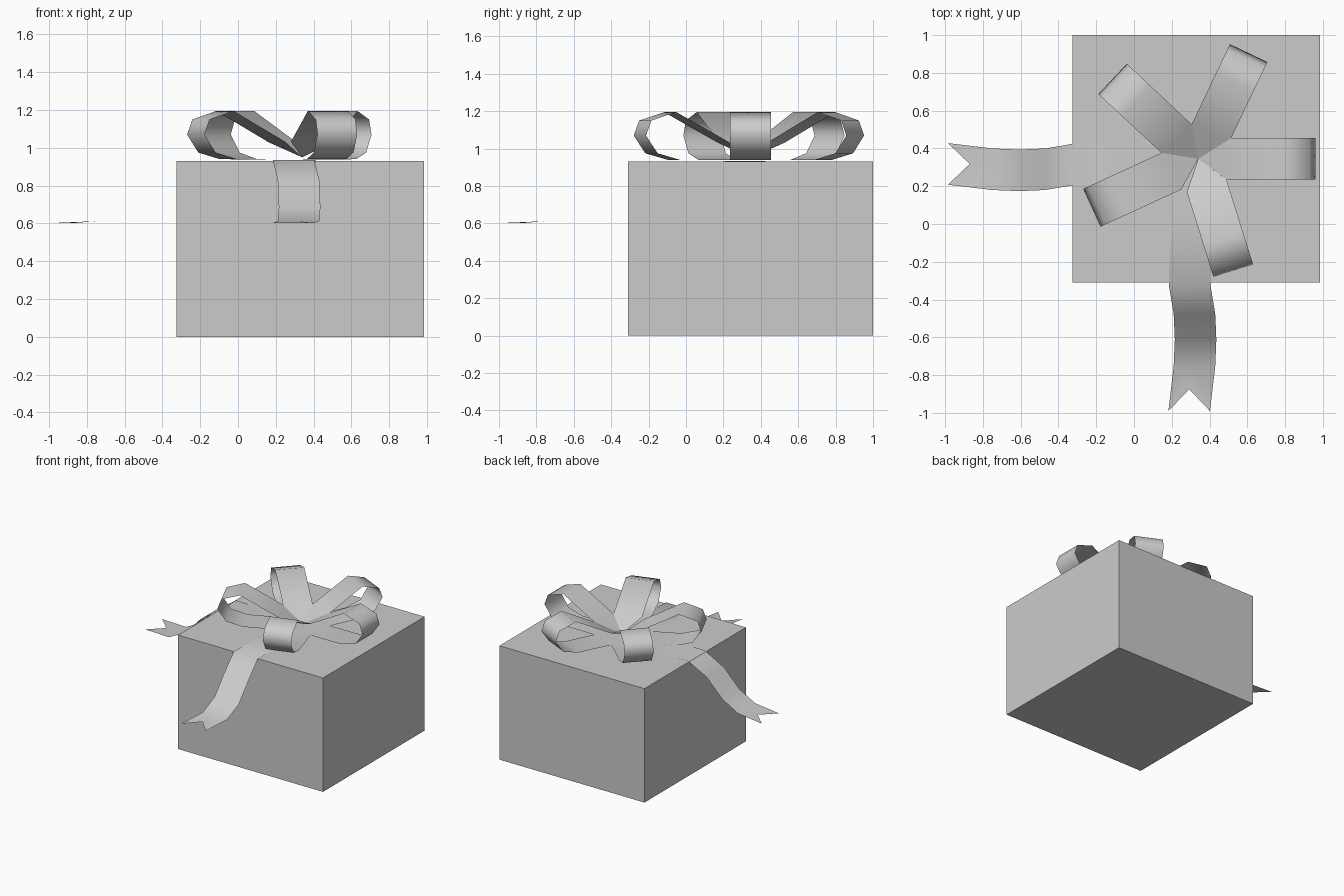
import bpy, bmesh, math
from mathutils import Matrix, Vector

cube = bpy.data.objects.get("Cube")
if cube:
    bpy.data.objects.remove(cube, do_unlink=True)

# One plain grey for everything
grey = bpy.data.materials.new("plain grey")
grey.use_nodes = True
colour = (0.6, 0.6, 0.6, 1)
grey.diffuse_color = colour
grey.node_tree.nodes["Principled BSDF"].inputs["Base Color"].default_value = colour


def finish(bm, name, smooth=False):
    mesh = bpy.data.meshes.new(name)
    bm.to_mesh(mesh)
    bm.free()
    mesh.materials.append(grey)
    obj = bpy.data.objects.new(name, mesh)
    bpy.context.collection.objects.link(obj)
    for poly in mesh.polygons:
        poly.use_smooth = smooth
    return obj


def ribbon(name, rows, matrix, notch=0):
    """Flat strip along +x; each row is (distance, height, side offset, half width)."""
    bm = bmesh.new()
    grid = [[bm.verts.new((r, side + s * half, z)) for s in (-1, 0, 1)]
            for r, z, side, half in rows]
    grid[-1][1].co.x -= notch
    for a, b in zip(grid, grid[1:]):
        for i in range(2):
            bm.faces.new((a[i], b[i], b[i + 1], a[i + 1]))
    bmesh.ops.remove_doubles(bm, verts=bm.verts, dist=0.0001)
    bm.transform(matrix)
    return finish(bm, name, smooth=True)


# Gift box
WIDTH, HEIGHT = 1.31, 0.93
bm = bmesh.new()
bmesh.ops.create_cube(bm, size=1)
bm.transform(Matrix.Translation((0.33, 0.345, HEIGHT / 2))
             @ Matrix.Diagonal((WIDTH, WIDTH, HEIGHT, 1)))
finish(bm, "gift_box")

# Five bow loops, each tapering to a point at the knot
HALF = 0.11
profile = [(0, 0.938), (0.15, 0.938), (0.43, 0.94), (0.555, 0.975), (0.62, 1.07),
           (0.59, 1.15), (0.45, 1.195), (0.15, 1.032), (0, 0.95)]
loop_rows = [(r, z, 0, HALF if r else 0) for r, z in profile]
for i, angle in enumerate((0, 64.5, 137, 204.7, 287.4)):
    place = (Matrix.Translation((0.34, 0.345, 0))
             @ Matrix.Rotation(math.radians(angle), 4, 'Z'))
    ribbon(f"bow_loop_{i + 1}", loop_rows, place)

# Two trailing ends with notched tips
tail_rows = [(0, 0.934, 0.005, HALF), (0.3, 0.934, 0, HALF), (0.645, 0.935, -0.01, HALF),
             (0.8, 0.83, 0.016, HALF), (0.935, 0.685, 0.022, HALF),
             (1.08, 0.612, 0.016, HALF), (1.315, 0.602, -0.012, HALF)]
for name, angle, start in (("tail_front", -90, (0.304, 0.325, 0)),
                           ("tail_side", 180, (0.33, 0.306, 0))):
    place = Matrix.Translation(Vector(start)) @ Matrix.Rotation(math.radians(angle), 4, 'Z')
    ribbon(name, tail_rows, place, notch=0.115)
